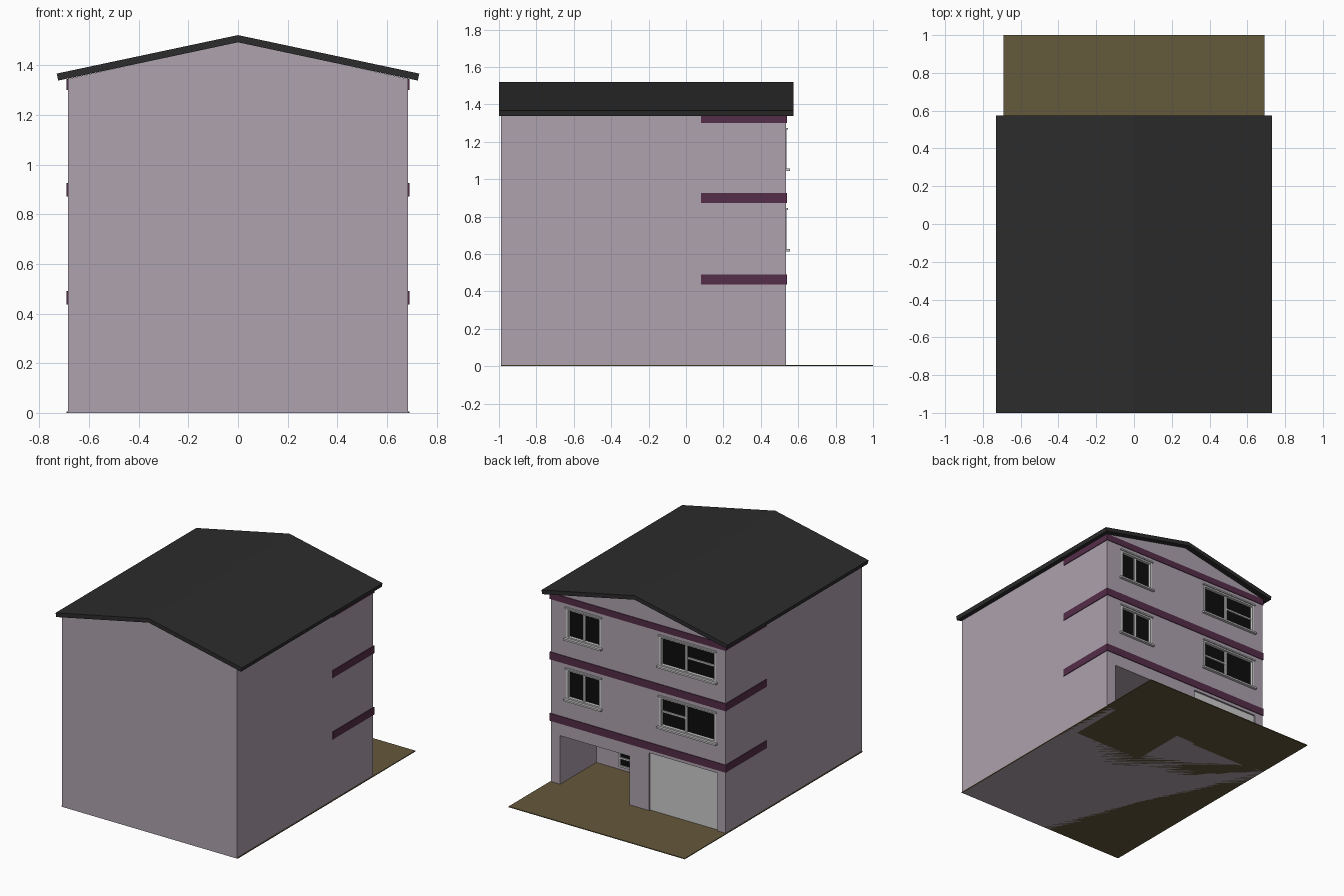
import bpy, bmesh
from mathutils import Vector

if "Cube" in bpy.data.objects:
    bpy.data.objects.remove(bpy.data.objects["Cube"])


def material(name, rgb):
    m = bpy.data.materials.new(name)
    m.diffuse_color = (*rgb, 1)
    m.use_nodes = True
    m.node_tree.nodes["Principled BSDF"].inputs["Base Color"].default_value = m.diffuse_color
    return m


WALL = material("mauve_wall", (0.42, 0.36, 0.42))
BAND = material("plum_band", (0.09, 0.026, 0.065))
ROOF = material("dark_roof", (0.025, 0.025, 0.025))
SOIL = material("brown_ground", (0.13, 0.10, 0.045))
GLASS = material("black_glass", (0.004, 0.004, 0.004))


def finish(name, bm, mat=None):
    bmesh.ops.recalc_face_normals(bm, faces=bm.faces)
    me = bpy.data.meshes.new(name)
    bm.to_mesh(me)
    bm.free()
    ob = bpy.data.objects.new(name, me)
    bpy.context.collection.objects.link(ob)
    if mat:
        me.materials.append(mat)
    return ob


def boxes(name, ranges, mat=None):
    """One object made of boxes given as (x0, x1, y0, y1, z0, z1)."""
    bm = bmesh.new()
    for x0, x1, y0, y1, z0, z1 in ranges:
        for v in bmesh.ops.create_cube(bm, size=1)["verts"]:
            v.co = Vector(((x0 + x1) / 2 + v.co.x * (x1 - x0),
                           (y0 + y1) / 2 + v.co.y * (y1 - y0),
                           (z0 + z1) / 2 + v.co.z * (z1 - z0)))
    return finish(name, bm, mat)


def prism(name, points, direction, mat):
    """Extrude a closed outline of 3D points along a direction."""
    bm = bmesh.new()
    face = bm.faces.new([bm.verts.new(p) for p in points])
    out = bmesh.ops.extrude_face_region(bm, geom=[face], use_keep_orig=True)
    for g in out["geom"]:
        if isinstance(g, bmesh.types.BMVert):
            g.co += Vector(direction)
    return finish(name, bm, mat)


W, BACK, FACE = 0.685, -0.99, 0.535      # half width, rear wall, street facade
CARPORT = (0.07, 0.612, 0.13, 0.60, -0.1, 0.35)
GARAGE = (-0.62, -0.086, FACE - 0.02, 0.60, -0.1, 0.415)
# (x0, x1, mullion x, sill z, pane with a crossbar)
WINDOWS = {
    "lower_small_window": (0.29, 0.565, 0.43, 0.62, None),
    "upper_small_window": (0.29, 0.565, 0.43, 1.05, None),
    "lower_large_window": (-0.61, -0.165, -0.37, 0.62, "inner"),
    "upper_large_window": (-0.61, -0.165, -0.37, 1.05, "outer"),
}
WIN_H = 0.22

# Gabled walls with openings cut from the street facade
gable = [(-W, 0), (W, 0), (W, 1.345), (0, 1.494), (-W, 1.345)]
walls = prism("walls", [(x, BACK, z) for x, z in gable], (0, FACE - BACK, 0), WALL)
openings = [CARPORT, GARAGE]
for x0, x1, _, z, _ in WINDOWS.values():
    openings.append((x0, x1, FACE - 0.03, 0.60, z, z + WIN_H))
cutter = boxes("opening_cutter", openings)
cutter.hide_render = True
cutter.hide_viewport = True
cut = walls.modifiers.new("openings", "BOOLEAN")
cut.object, cut.operation, cut.solver = cutter, "DIFFERENCE", "EXACT"
bpy.context.view_layer.objects.active = walls
bpy.ops.object.modifier_apply(modifier=cut.name)
bpy.data.objects.remove(cutter)

# Roof with square-cut eaves
roof = [(-0.73, 1.366), (0, 1.521), (0.73, 1.366),
        (0.724, 1.338), (0, 1.492), (-0.724, 1.338)]
prism("roof", [(x, -1, z) for x, z in roof], (0, 1.575, 0), ROOF)

# Ground slab
boxes("ground", [(-0.69, 0.69, BACK, 1.0, 0, 0.006)], SOIL)

# Bands wrapping the facade and part of both sides
for name, z0, z1 in (("first_band", 0.437, 0.49), ("second_band", 0.872, 0.925),
                     ("eaves_band", 1.30, 1.345)):
    o, i = W + 0.005, W - 0.002
    u = [(-o, 0.08), (-i, 0.08), (-i, FACE - 0.002), (i, FACE - 0.002),
         (i, 0.08), (o, 0.08), (o, FACE + 0.005), (-o, FACE + 0.005)]
    prism(name, [(x, y, z0) for x, y in u], (0, 0, z1 - z0), BAND)

# Windows: recessed glass, frame bars, lintel and sill
for name, (x0, x1, xm, z0, crossbar) in WINDOWS.items():
    z1, t = z0 + WIN_H, 0.016
    ya, yb = FACE - 0.028, FACE + 0.002
    boxes(name + "_glass", [(x0, x1, ya - 0.004, FACE - 0.02, z0, z1)], GLASS)
    bars = [(x0, x0 + t, ya, yb, z0, z1), (x1 - t, x1, ya, yb, z0, z1),
            (x0 + t, x1 - t, ya, yb, z0, z0 + t), (x0 + t, x1 - t, ya, yb, z1 - t, z1),
            (xm - t / 2, xm + t / 2, ya, FACE - 0.008, z0 + t, z1 - t)]
    if crossbar:
        a, b = (xm, x1 - t) if crossbar == "inner" else (x0 + t, xm)
        zm = (z0 + z1) / 2
        bars.append((a, b, ya, FACE - 0.01, zm - 0.006, zm + 0.006))
    boxes(name + "_frame", bars)
    boxes(name + "_lintel", [(x0 - 0.005, x1 + 0.005, ya, FACE + 0.01, z1 - 0.005, z1 + 0.005)])
    boxes(name + "_sill", [(x0 - 0.01, x1 + 0.01, ya, FACE + 0.02, z0 - 0.006, z0 + 0.006)])

# Garage door
boxes("garage_door", [(-0.62, -0.086, FACE - 0.025, FACE - 0.012, 0.006, 0.415)])

# Barred window at the back of the carport
boxes("carport_window_glass", [(0.24, 0.43, 0.128, 0.134, 0.03, 0.27)], GLASS)
bars = [(x, x + 0.014, 0.128, 0.145, 0.03, 0.27) for x in (0.24, 0.328, 0.416)]
bars += [(0.24, 0.43, 0.128, 0.143, 0.03 + k * 0.057, 0.042 + k * 0.057) for k in range(5)]
boxes("carport_window_frame", bars)
